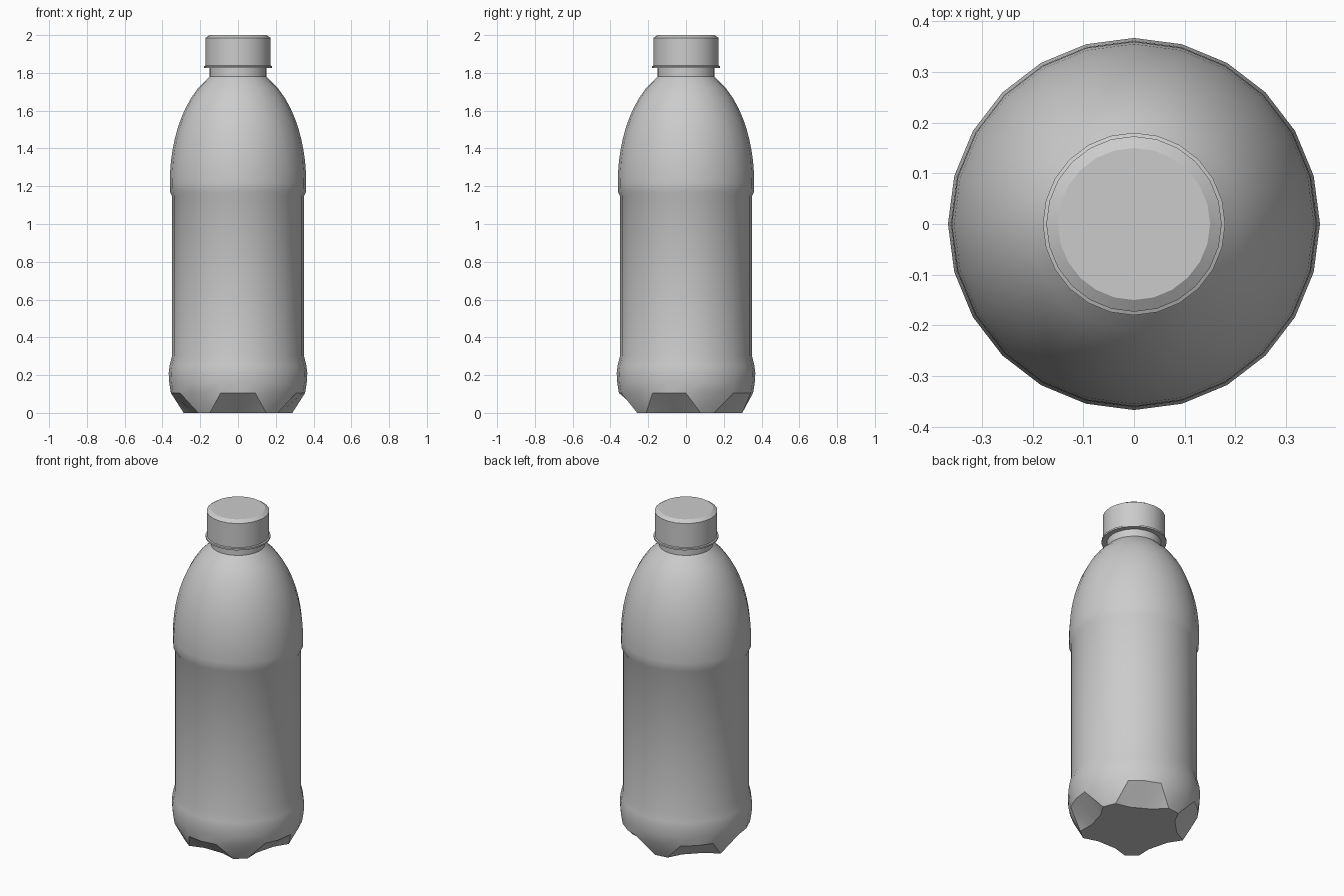
import bpy, bmesh, math

cube = bpy.data.objects.get("Cube")
if cube:
    bpy.data.objects.remove(cube, do_unlink=True)

SEG = 24

# One plain grey for everything
grey = bpy.data.materials.new("light_grey")
grey.use_nodes = True
GREY = (0.6, 0.6, 0.6, 1.0)
grey.diffuse_color = GREY
grey.node_tree.nodes["Principled BSDF"].inputs["Base Color"].default_value = GREY


def ring(bm, r, z):
    """Add one ring of vertices; r is a radius or a function of the step."""
    verts = []
    for i in range(SEG):
        a = 2 * math.pi * i / SEG
        rad = r(i) if callable(r) else r
        verts.append(bm.verts.new((rad * math.cos(a), rad * math.sin(a), z)))
    return verts


def bridge(bm, low, high):
    for i in range(SEG):
        j = (i + 1) % SEG
        bm.faces.new((low[i], low[j], high[j], high[i]))


def finish(bm, name):
    bmesh.ops.recalc_face_normals(bm, faces=bm.faces[:])
    mesh = bpy.data.meshes.new(name)
    bm.to_mesh(mesh)
    bm.free()
    mesh.materials.append(grey)
    obj = bpy.data.objects.new(name, mesh)
    bpy.context.collection.objects.link(obj)
    bpy.ops.object.select_all(action='DESELECT')
    obj.select_set(True)
    bpy.context.view_layer.objects.active = obj
    bpy.ops.object.shade_smooth_by_angle(angle=math.radians(30))
    return obj


# Bottle: five grooves in the foot, each three vertices wide
GROOVES = (4, 9, 13, 18, 23)
inner = {}
for c in GROOVES:
    inner[c] = 0.24 * math.cos(math.pi / 12)
    inner[(c - 1) % SEG] = inner[(c + 1) % SEG] = 0.24

# Body, raised band, domed shoulder and neck
profile = [(0.355, 0.105), (0.364, 0.16), (0.367, 0.21), (0.362, 0.25),
           (0.35, 0.30), (0.35, 1.15), (0.36, 1.17)]
for k in range(11):
    z = 1.22 + 0.056 * k
    profile.append((0.361 * math.sqrt(1 - ((z - 1.22) / 0.616) ** 2), z))
profile += [(0.15, 1.835)]

bm = bmesh.new()
foot = ring(bm, lambda i: inner.get(i, 0.298), 0.0)
bm.faces.new(foot)
rings = [ring(bm, r, z) for r, z in profile]
first = rings[0]

# Foot walls, split so each groove has triangular sides
for i in range(SEG):
    j = (i + 1) % SEG
    if (i in inner) == (j in inner):
        bm.faces.new((foot[i], foot[j], first[j], first[i]))
    elif i in inner:
        bm.faces.new((foot[i], foot[j], first[i]))
        bm.faces.new((foot[j], first[j], first[i]))
    else:
        bm.faces.new((foot[i], foot[j], first[j]))
        bm.faces.new((foot[i], first[j], first[i]))
for low, high in zip(rings, rings[1:]):
    bridge(bm, low, high)
bm.faces.new(rings[-1])
finish(bm, "bottle")

# Cap with a thin flange and a chamfered top
bm = bmesh.new()
cap = [ring(bm, r, z) for r, z in
       [(0.148, 1.825), (0.18, 1.825), (0.18, 1.835), (0.173, 1.838),
        (0.173, 1.985), (0.15, 2.0)]]
for low, high in zip(cap, cap[1:]):
    bridge(bm, low, high)
bm.faces.new(cap[0])
bm.faces.new(cap[-1])
finish(bm, "cap")
